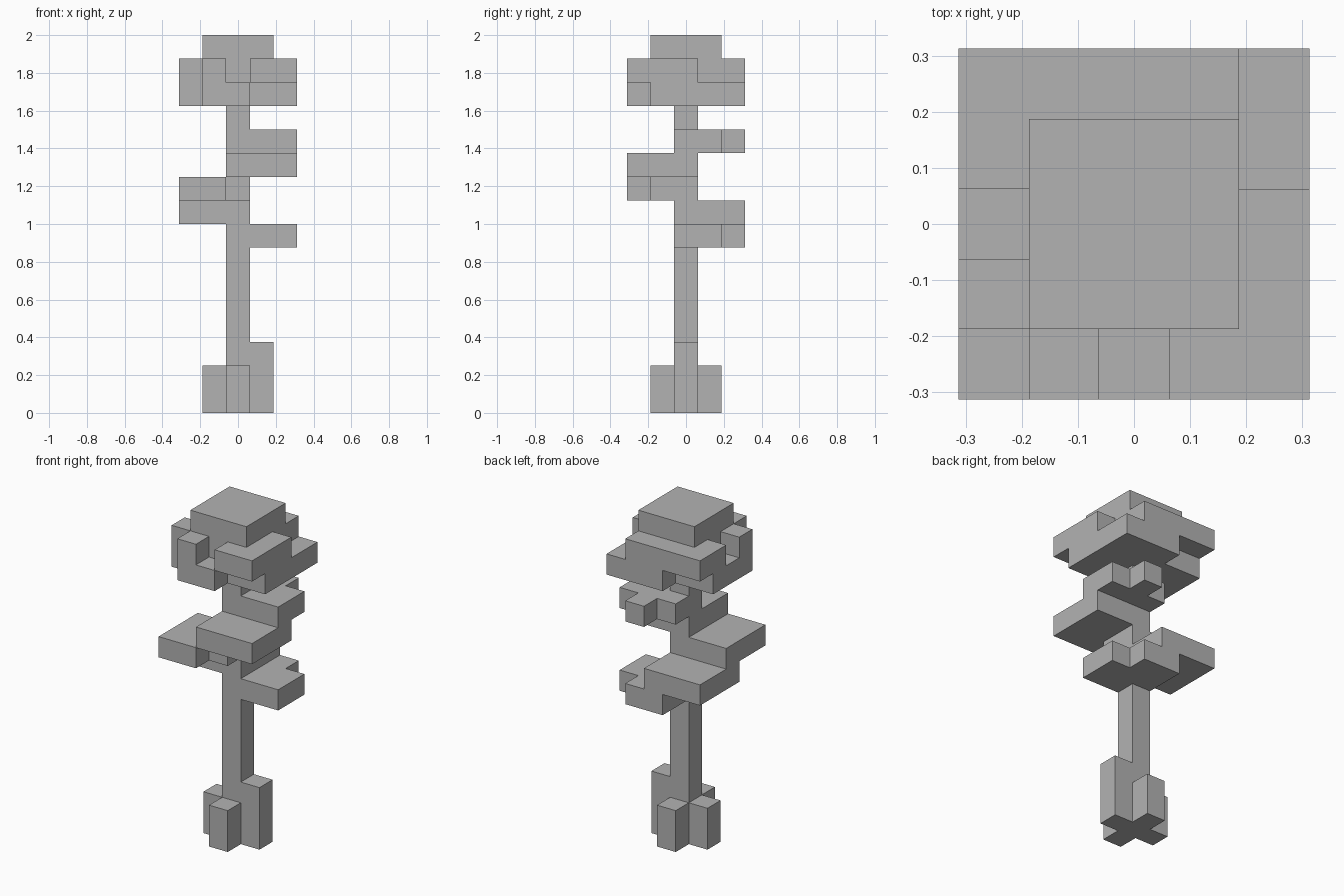
import bpy
import bmesh
from mathutils import Vector

cube = bpy.data.objects.get("Cube")
if cube:
    bpy.data.objects.remove(cube, do_unlink=True)

UNIT = 0.125  # edge of one block

grey = bpy.data.materials.new("plain_grey")
grey.use_nodes = True
colour = (0.45, 0.45, 0.45, 1)
grey.diffuse_color = colour
grey.node_tree.nodes["Principled BSDF"].inputs["Base Color"].default_value = colour


def block(xs, ys, zs, without=()):
    """Grid cells of inclusive ranges, leaving out the (x, y) columns in without."""
    return {(x, y, z)
            for x in range(xs[0], xs[1] + 1)
            for y in range(ys[0], ys[1] + 1)
            for z in range(zs[0], zs[1] + 1)
            if (x, y) not in without}


LOW, HIGH, MID = (-2, 0), (0, 2), (-1, 1)
centre = (0, 0)

parts = {
    # Trunk with four roots, one of them taller
    "trunk": block(centre, centre, (0, 12)),
    "root_front": block(centre, (-1, -1), (0, 1)),
    "root_back": block(centre, (1, 1), (0, 1)),
    "root_right": block((-1, -1), centre, (0, 1)),
    "root_left": block((1, 1), centre, (0, 2)),
    # Branch slabs winding up round the trunk
    "branch_lowest": block(HIGH, HIGH, (7, 7), {centre, (2, 2)}),
    "branch_back_right": block(LOW, HIGH, (8, 8), {centre}),
    "branch_front_right": block(LOW, LOW, (9, 9), {centre, (0, -2)}),
    "branch_front_left": block(HIGH, LOW, (10, 10), {centre}),
    "branch_highest": block(HIGH, HIGH, (11, 11), {centre, (2, 2), (0, 2)}),
    # Crown core and the uneven rim around it
    "crown": block(MID, MID, (13, 15)),
    "rim_front": block((-1, 0), (-2, -2), (13, 13))
    | block((-1, -1), (-2, -2), (14, 14)) | block((1, 2), (-2, -2), (14, 14)),
    "rim_left": block((2, 2), (-1, 2), (13, 13)) | block((2, 2), (-1, 0), (14, 14)),
    "rim_back": block((0, 1), (2, 2), (13, 13)) | block((-2, 1), (2, 2), (14, 14)),
    "rim_right": block((-2, -2), MID, (13, 13))
    | block((-2, -2), (-1, -1), (14, 14)) | block((-2, -2), (1, 1), (14, 14)),
}
occupied = set().union(*parts.values())


def add_part(name, cells):
    """Make the outer skin of a part, open where it joins another block."""
    bm = bmesh.new()
    for cell in sorted(cells):
        mid = Vector(cell) + Vector((0, 0, 0.5))
        for axis in range(3):
            for sign in (-1, 1):
                step = Vector((0, 0, 0))
                step[axis] = sign
                if tuple(int(v) for v in Vector(cell) + step) in occupied:
                    continue
                u = Vector((0, 0, 0))
                u[(axis + 1) % 3] = 0.5
                v = step.cross(u)
                face_mid = mid + step * 0.5
                corners = (-u - v, u - v, u + v, v - u)
                bm.faces.new([bm.verts.new((face_mid + c) * UNIT) for c in corners])
    bmesh.ops.remove_doubles(bm, verts=bm.verts[:], dist=UNIT / 100)
    bmesh.ops.dissolve_limit(bm, angle_limit=0.01, verts=bm.verts[:], edges=bm.edges[:])
    mesh = bpy.data.meshes.new(name)
    bm.to_mesh(mesh)
    bm.free()
    mesh.materials.append(grey)
    bpy.context.collection.objects.link(bpy.data.objects.new(name, mesh))


for part_name, part_cells in parts.items():
    add_part(part_name, part_cells)
